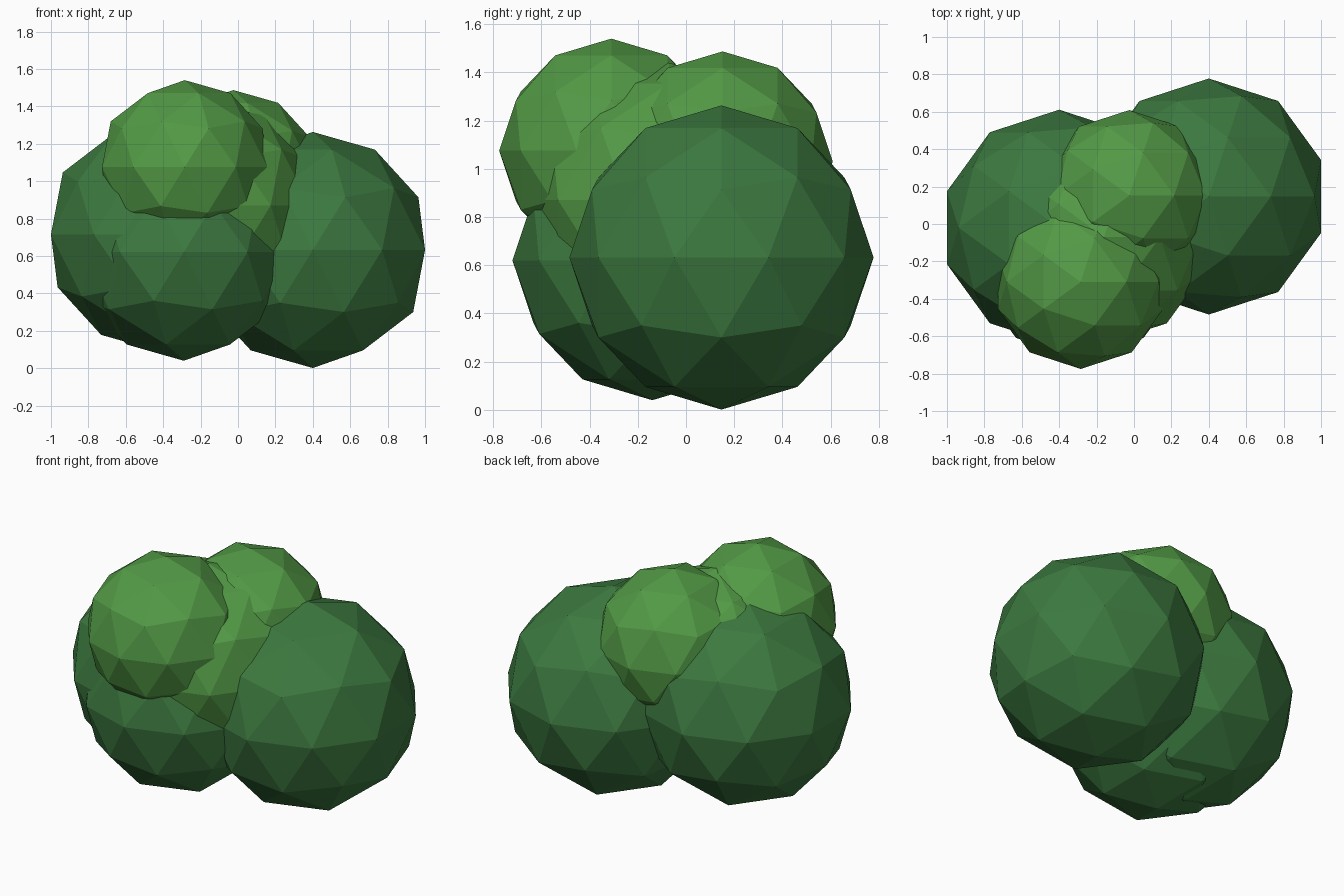
import bpy

if "Cube" in bpy.data.objects:
    bpy.data.objects.remove(bpy.data.objects["Cube"])


def material(name, color):
    m = bpy.data.materials.new(name)
    m.diffuse_color = color
    m.use_nodes = True
    m.node_tree.nodes["Principled BSDF"].inputs["Base Color"].default_value = m.diffuse_color
    return m


dark = material("dark_leaves", (0.045, 0.19, 0.05, 1))
light = material("light_leaves", (0.085, 0.32, 0.06, 1))


def clump(name, centre, radius, mat):
    bpy.ops.mesh.primitive_ico_sphere_add(subdivisions=2, radius=radius, location=centre)
    ob = bpy.context.object
    ob.name = name
    ob.data.materials.append(mat)
    bpy.ops.object.shade_flat()


# Lower dark foliage
clump("right_foliage", (0.40, 0.147, 0.632), 0.631, dark)
clump("left_foliage", (-0.40, -0.02, 0.715), 0.631, dark)
clump("front_foliage", (-0.29, -0.14, 0.62), 0.58, dark)

# Upper light foliage
clump("front_top_foliage", (-0.285, -0.31, 1.075), 0.465, light)
clump("back_top_foliage", (-0.025, 0.152, 1.03), 0.457, light)
clump("middle_foliage", (-0.16, -0.07, 0.87), 0.57, light)
